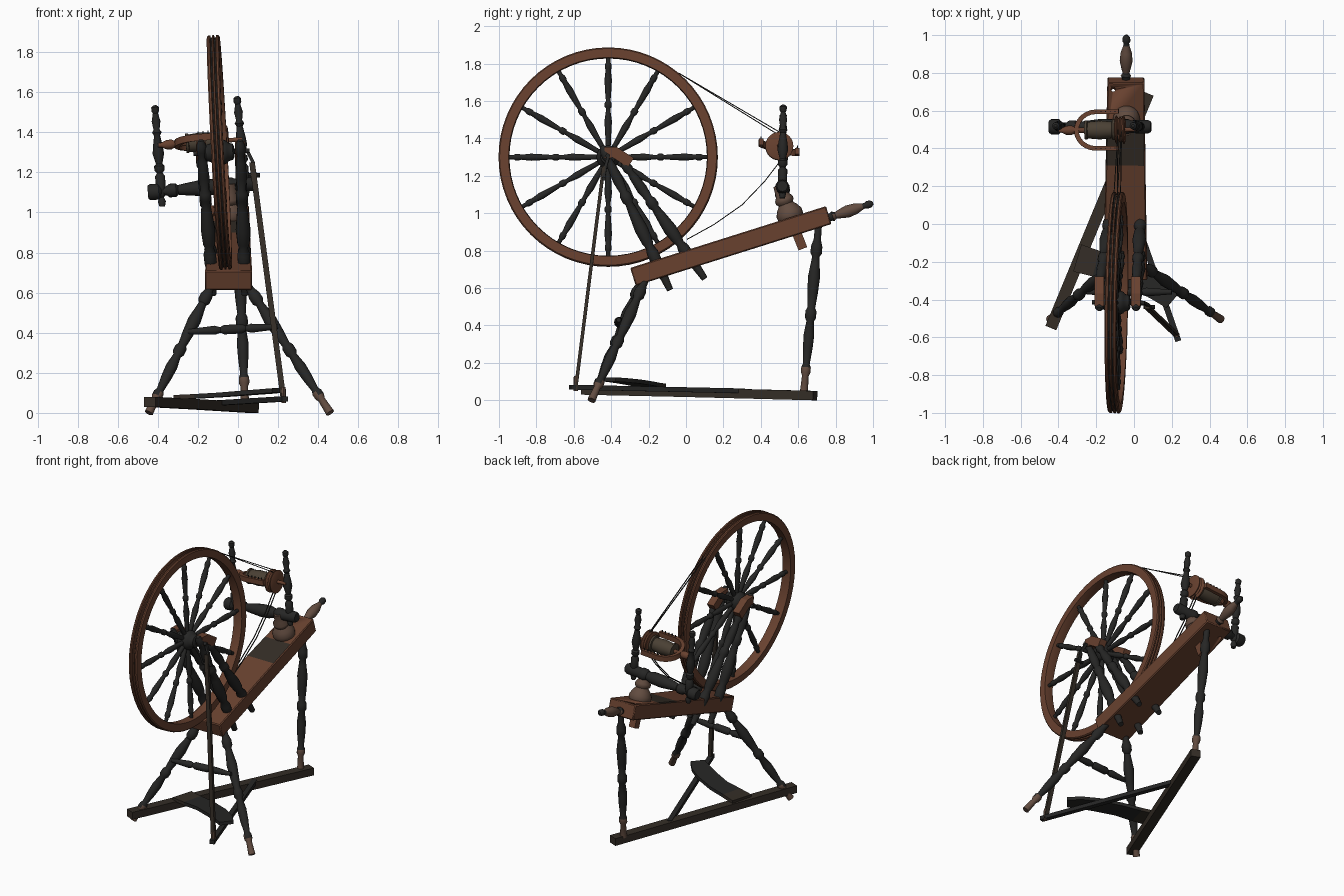
import bpy, bmesh, math
from mathutils import Vector as V

if "Cube" in bpy.data.objects:
    bpy.data.objects.remove(bpy.data.objects["Cube"])


def lin(r, g, b):
    return tuple((c / 255 / 12.92) if c < 10 else ((c / 255 + .055) / 1.055) ** 2.4 for c in (r, g, b)) + (1,)


def mat(name, *rgb):
    m = bpy.data.materials.new(name)
    m.diffuse_color = lin(*rgb)
    m.use_nodes = True
    m.node_tree.nodes["Principled BSDF"].inputs["Base Color"].default_value = m.diffuse_color
    return m


BROWN = mat("red brown wood", 104, 65, 47)
DARK = mat("blackened wood", 38, 38, 37)
WORN = mat("worn wood", 98, 76, 64)
GREY = mat("grey brown wood", 74, 64, 52)
SOOT = mat("dark brown wood", 52, 45, 38)


def finish(name, bm, mats, rule=None, angle=40):
    bmesh.ops.recalc_face_normals(bm, faces=bm.faces)
    me = bpy.data.meshes.new(name)
    for f in bm.faces:
        f.smooth = True
        if rule:
            f.material_index = rule(f.calc_center_median(), f)
    bm.to_mesh(me)
    bm.free()
    for m in mats:
        me.materials.append(m)
    me.set_sharp_from_angle(angle=math.radians(angle))
    ob = bpy.data.objects.new(name, me)
    bpy.context.collection.objects.link(ob)
    return ob


def turn(name, p0, p1, prof, mats, seg=14, closed=False, rule=None):
    """Lathe (fraction, radius) pairs around the line p0 to p1."""
    p0, p1 = V(p0), V(p1)
    q = (p1 - p0).to_track_quat('Z', 'Y')
    bm = bmesh.new()
    rings = []
    for t, r in prof:
        rings.append([bm.verts.new(p0.lerp(p1, t) + q @ V((r * math.cos(a), r * math.sin(a), 0)))
                      for a in (i * math.tau / seg for i in range(seg))])
    pairs = list(zip(rings, rings[1:])) + ([(rings[-1], rings[0])] if closed else [])
    for a, b in pairs:
        for i in range(seg):
            j = (i + 1) % seg
            bm.faces.new((a[i], a[j], b[j], b[i]))
    if not closed:
        bm.faces.new(rings[0])
        bm.faces.new(rings[-1])
    return finish(name, bm, mats, rule)


def sweep(name, pts, w, h, mats, up=(0, 0, 1), rule=None):
    """Rectangular section (width w, height h) along points; w may be a list."""
    pts = [V(p) for p in pts]
    bm = bmesh.new()
    rings = []
    for i, p in enumerate(pts):
        d = (pts[min(i + 1, len(pts) - 1)] - pts[max(i - 1, 0)]).normalized()
        side = d.cross(V(up)).normalized()
        top = side.cross(d)
        ww = w[i] if isinstance(w, list) else w
        rings.append([bm.verts.new(p + side * ww / 2 * a + top * h / 2 * b)
                      for a, b in ((-1, -1), (1, -1), (1, 1), (-1, 1))])
    for a, b in zip(rings, rings[1:]):
        for i in range(4):
            j = (i + 1) % 4
            bm.faces.new((a[i], a[j], b[j], b[i]))
    bm.faces.new(rings[0])
    bm.faces.new(rings[-1])
    return finish(name, bm, mats, rule, 30)


LEG = [(0, .018), (.1, .02), (.14, .031), (.18, .031), (.2, .02), (.24, .024), (.32, .033), (.42, .028),
       (.5, .021), (.52, .03), (.56, .03), (.58, .02), (.66, .029), (.74, .026), (.83, .018), (.85, .026),
       (.88, .026), (.9, .018), (1, .022)]
POST = [(0, .017), (.08, .022), (.16, .024), (.2, .03), (.26, .032), (.3, .022), (.33, .03), (.42, .036),
        (.54, .027), (.6, .021), (.62, .03), (.66, .03), (.68, .021), (.76, .029), (.86, .024), (.9, .018),
        (.93, .027), (.97, .024), (1, .012)]

# Sloping bench with a small hole and a stained patch near the spinning head
s, e = V((-.047, -.283, .66)), V((-.043, .763, .99))
bench = sweep("bench", [s.lerp(e, t) for t in (0, .33, .45, .58, .76, 1)], [.235, .22, .215, .21, .205, .195],
              .1, [BROWN, SOOT, WORN], rule=lambda c, f: 1 if .32 < c.y < .5 and f.normal.z > .5 else 0)
bev = bench.modifiers.new("edge", 'BEVEL')
bev.width = .006
cut = turn("hole_cutter", (-.11, .69, .8), (-.11, .73, 1.2), [(0, .012), (1, .012)], [DARK], 10)
cut.hide_render = True
cut.hide_viewport = True
cut.display_type = 'WIRE'
bo = bench.modifiers.new("hole", 'BOOLEAN')
bo.object, bo.operation = cut, 'DIFFERENCE'

# Handle at the high end of the bench
turn("bench_handle", (-.043, .75, .972), (-.04, 1, 1.055),
     [(0, .02), (.1, .022), (.14, .028), (.2, .018), (.28, .024), (.45, .034), (.62, .03), (.78, .016),
      (.83, .015), (.87, .021), (.95, .02), (1, .008)], [WORN, DARK], rule=lambda c, f: int(c.y > .945 or c.y < .79))

# Legs, with worn feet
foot = lambda c, f: int(c.z < .1)
turn("front_left_leg", (-.11, -.22, .68), (-.445, -.505, .0), LEG, [DARK, WORN], rule=foot)
turn("front_right_leg", (.02, -.2, .68), (.46, -.505, 0), LEG, [DARK, WORN], rule=foot)
turn("back_leg", (.0, .71, .95), (.035, .63, .04), LEG, [DARK, WORN], rule=lambda c, f: int(c.z < .17))
turn("leg_stretcher", (-.25, -.36, .405), (.2, -.36, .43),
     [(0, .012), (.15, .018), (.3, .023), (.36, .014), (.4, .024), (.6, .024), (.64, .014), (.7, .023),
      (.85, .018), (1, .012)], [DARK])

# Floor bar, treadle arm, treadle board
sweep("floor_bar", [(-.44, -.55, .055), (-.2, .03, .042), (.075, .69, .025)], .062, .05, [SOOT])
sweep("treadle_arm", [(-.09, .31, .05), (.235, -.62, .07)], .032, .026, [DARK])
sweep("treadle_board", [(-.3, -.18, .078), (-.2, -.21, .083), (-.08, -.24, .09), (.05, -.3, .1), (.13, -.35, .106),
                        (.2, -.41, .112)], [.15, .14, .13, .13, .12, .09], .022, [SOOT, DARK],
      rule=lambda c, f: int(c.x > -.2))

# Footman rod, crank and pin
sweep("footman", [(.228, -.59, .06), (.07, -.44, 1.25)], .028, .018, [SOOT], up=(0, 1, 0))
sweep("crank", [(.05, -.416, 1.3), (.075, -.43, 1.25), (.085, -.44, 1.19)], .016, .016, [DARK], up=(0, 1, 0))
turn("crank_pin", (.05, -.44, 1.185), (.11, -.44, 1.185), [(0, .011), (1, .011)], [DARK], 8)
turn("treadle_peg", (.228, -.59, .05), (.226, -.588, .13), [(0, .012), (1, .012)], [WORN], 8)

# Wheel: tilted rim with two cord grooves, hub, axle and twelve turned spokes
C = V((-.093, -.416, 1.3))
N = V((1, -.017, .053)).normalized()
U = (V((0, 1, 0)) - N * N.y).normalized()
W = N.cross(U)
rim = [(0, .532), (0, .58), (.1, .586), (.25, .586), (.3, .574), (.4, .574), (.44, .586), (.56, .586), (.6, .574),
       (.7, .574), (.75, .586), (.9, .586), (1, .58), (1, .532), (.5, .528)]
turn("wheel_rim", C - N * .031, C + N * .031, rim, [BROWN, DARK], 64, True,
     lambda c, f: int(.56 < (c - C).length < .5775 and abs((c - C).dot(N)) < .02))
turn("wheel_hub", C - N * .075, C + N * .075,
     [(0, .025), (.05, .04), (.2, .046), (.25, .056), (.35, .062), (.65, .062), (.75, .056), (.8, .046),
      (.95, .04), (1, .025)], [DARK], 20)
turn("wheel_axle", C - N * .13, C + N * .15, [(0, .012), (1, .012)], [DARK], 10)
SPOKE = [(0, .013), (.12, .015), (.3, .02), (.4, .013), (.44, .012), (.46, .019), (.5, .019), (.52, .012),
         (.58, .015), (.75, .02), (.86, .014), (.88, .018), (.92, .018), (.94, .012), (1, .012)]
for i in range(12):
    a = i * math.tau / 12
    d = U * math.cos(a) + W * math.sin(a)
    turn(f"spoke_{i + 1}", C + d * .045, C + d * .535, SPOKE, [DARK], 10)

# Wheel posts, braces and bearing blocks on both sides
for side, xb, xt in (("left", -.125, -.185), ("right", .035, .01)):
    turn(f"{side}_wheel_post", (xb, -.085, .59), (xt, -.45, 1.36), POST, [DARK])
    turn(f"{side}_wheel_brace", (xb + .005, .1, .65), (xt, -.34, 1.28), POST, [DARK])
    sweep(f"{side}_bearing_block", [(xt, -.435, 1.325), (xt, -.38, 1.325), (xt, -.295, 1.27)], .05, .06, [BROWN])

# Spinning head: support, cross bar and two maidens
turn("head_support", (-.04, .495, 1.15), (-.04, .575, .94),
     [(0, .03), (.25, .036), (.35, .05), (.42, .05), (.48, .04), (.58, .058), (.7, .072), (.82, .07), (1, .05)],
     [WORN], 20)
sweep("support_tenon", [(-.04, .55, 1), (-.04, .625, .81)], .05, .045, [BROWN], up=(1, 0, 0))
turn("head_cross_bar", (-.45, .515, 1.1), (.09, .515, 1.145),
     [(0, .032), (.02, .04), (.1, .04), (.13, .022), (.17, .022), (.2, .034), (.26, .034), (.28, .024), (.36, .031),
      (.5, .041), (.62, .04), (.7, .028), (.73, .04), (.78, .04), (.8, .034), (.97, .036), (1, .028)], [DARK], 16)
MAIDEN = [(0, .014), (.05, .02), (.09, .012), (.12, .024), (.3, .025), (.33, .014), (.36, .026), (.4, .026),
          (.42, .016), (.52, .029), (.6, .024), (.7, .015), (.73, .024), (.76, .015), (.84, .022), (.92, .013),
          (.94, .019), (.98, .019), (1, .008)]
turn("left_maiden", (-.378, .515, 1.03), (-.415, .52, 1.535), MAIDEN, [DARK])
turn("right_maiden", (.04, .515, 1.08), (-.005, .52, 1.58), MAIDEN, [DARK])

# Flyer, bobbin, pulley and spindle
A, B = V((-.4, .495, 1.335)), V((.02, .5, 1.365))
ax = (B - A).normalized()
turn("spindle", A, B, [(0, .01), (.04, .012), (.1, .024), (.16, .026), (.22, .014), (1, .011)], [BROWN], 10)
turn("bobbin", A + ax * .14, A + ax * .3,
     [(0, .05), (.08, .05), (.1, .044), (.5, .05), (.9, .044), (.92, .055), (1, .055)], [GREY], 18)
turn("drive_pulley", A + ax * .3, A + ax * .355,
     [(0, .06), (.1, .075), (.2, .075), (.35, .06), (.5, .072), (.65, .06), (.8, .075), (.9, .075), (1, .06)],
     [BROWN], 24)
arm = V((0, .097, -.025))
path = [A + ax * .32 + arm, A + ax * .26 + arm]
path += [A + ax * (.2 - .105 * math.cos(t)) + arm * math.sin(t)
         for t in (math.pi / 2 - math.pi * k / 12 for k in range(13))]
path += [A + ax * .26 - arm, A + ax * .32 - arm]
sweep("flyer", path, .024, .034, [BROWN])

# Flyer hooks
for sg in (1, -1):
    for k in range(5):
        p = A + ax * (.2 + .025 * k) + arm * sg
        sweep("flyer_hook", [p, p + V((0, 0, .03))], .005, .005, [DARK], up=(0, 1, 0))

# Doubled drive cord: taut above, sagging below
for k, o in enumerate((-.009, .009)):
    sweep(f"upper_cord_{k + 1}", [(-.11 + o, -.04, 1.75), (-.075 + o, .5, 1.425 - o)], .005, .005, [DARK])
    low = [(-.08 + o, .005, .86), (-.08 + o, .15, .94), (-.078 + o, .3, 1.045), (-.076 + o, .42, 1.17),
           (-.075 + o, .52, 1.3)]
    sweep(f"lower_cord_{k + 1}", low, .005, .005, [DARK])
